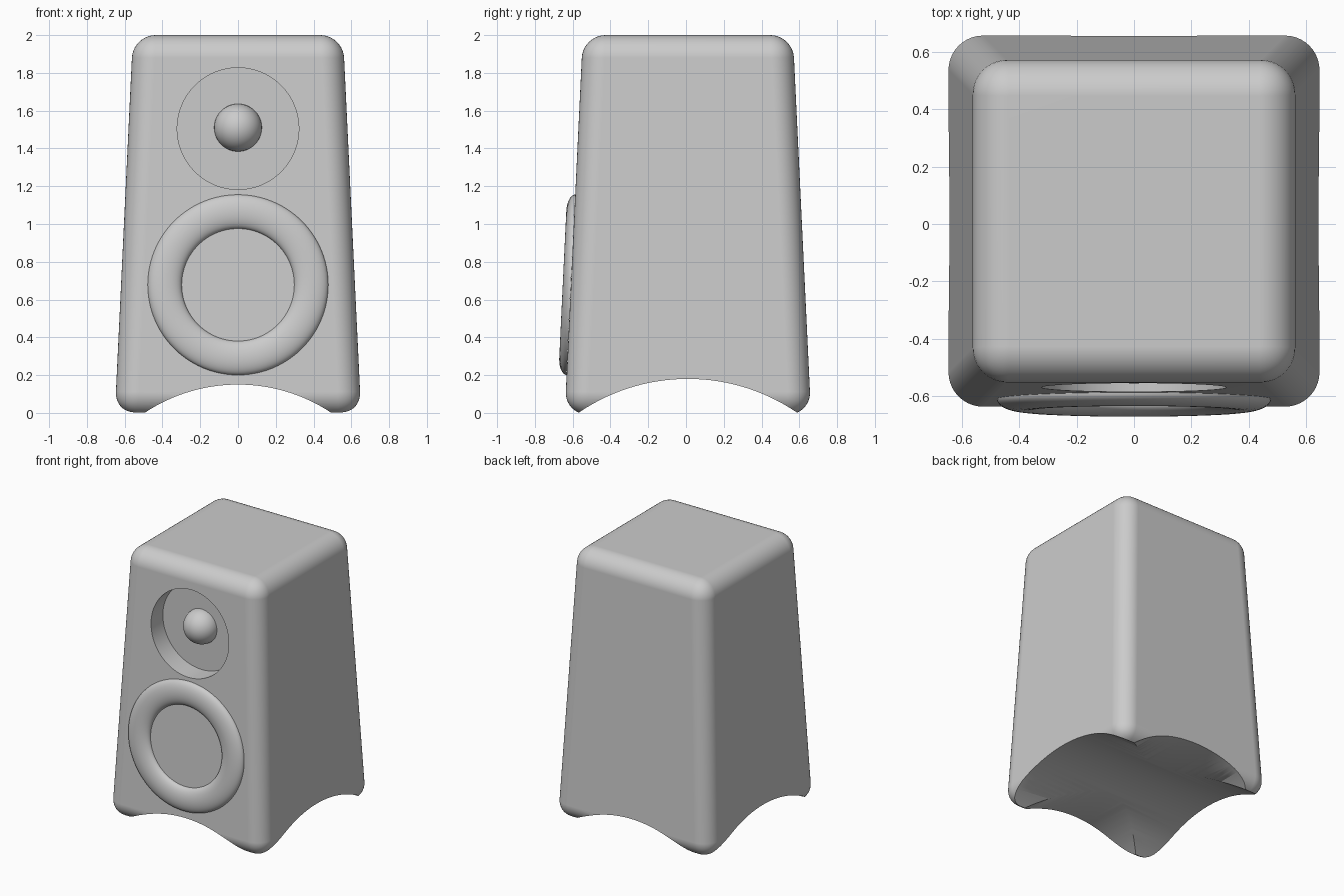
import bpy, bmesh
from math import sin, cos, pi, atan, radians

if "Cube" in bpy.data.objects:
    bpy.data.objects.remove(bpy.data.objects["Cube"])

BOTTOM, TOP, CY, BASE = 0.652, 0.556, 0.01, -0.008
SLOPE = (BOTTOM - TOP) / 2


def front_y(z):
    return CY - (BOTTOM - SLOPE * z)


def add_mesh(name, bm):
    bmesh.ops.recalc_face_normals(bm, faces=bm.faces)
    me = bpy.data.meshes.new(name)
    bm.to_mesh(me)
    bm.free()
    ob = bpy.data.objects.new(name, me)
    bpy.context.collection.objects.link(ob)
    return ob


def smooth(ob):
    bpy.ops.object.select_all(action='DESELECT')
    ob.select_set(True)
    bpy.context.view_layer.objects.active = ob
    bpy.ops.object.shade_smooth_by_angle(angle=radians(35))


def lathe(name, profile, loc, tilt=0):
    # profile: (radius, forward distance), spun around the front-back axis
    bm = bmesh.new()
    vs = [bm.verts.new((r, -d, 0)) for r, d in profile]
    es = [bm.edges.new(p) for p in zip(vs, vs[1:])]
    bmesh.ops.spin(bm, geom=vs + es, cent=(0, 0, 0), axis=(0, 1, 0),
                   angle=2 * pi, steps=96, use_duplicate=False)
    bmesh.ops.remove_doubles(bm, verts=bm.verts, dist=1e-5)
    ob = add_mesh(name, bm)
    ob.location = loc
    ob.rotation_euler = (tilt, 0, 0)
    smooth(ob)
    return ob


def cutter(name, radius, depth, loc, rot):
    bpy.ops.mesh.primitive_cylinder_add(vertices=160, radius=radius, depth=depth,
                                        location=loc, rotation=rot)
    ob = bpy.context.object
    ob.name = name
    ob.hide_render = True
    return ob


def arch(half, height):
    r = (half ** 2 + height ** 2) / (2 * height)
    return r, height - r


# tapered cabinet with rounded edges
bm = bmesh.new()
bmesh.ops.create_cube(bm, size=2)
for v in bm.verts:
    top = v.co.z > 0
    h = TOP if top else BOTTOM
    v.co = (v.co.x * h, v.co.y * h + CY, 2 if top else BASE)
bmesh.ops.bevel(bm, geom=bm.edges[:], offset=0.12, segments=10, profile=0.5,
                affect='EDGES', clamp_overlap=True)
cabinet = add_mesh("cabinet", bm)

# arched underside in both directions, and the tweeter recess
FLOOR = -0.43
r1, z1 = arch(0.495, 0.15)
r2, z2 = arch(0.58, 0.18)
cutters = [
    cutter("front_arch_cutter", r1, 3, (0, 0, z1), (pi / 2, 0, 0)),
    cutter("side_arch_cutter", r2, 3, (0, CY, z2), (0, pi / 2, 0)),
    cutter("tweeter_recess_cutter", 0.322, 1, (0, FLOOR - 0.5, 1.505), (pi / 2, 0, 0)),
]
for c in cutters:
    m = cabinet.modifiers.new("cut", 'BOOLEAN')
    m.operation, m.solver, m.object = 'DIFFERENCE', 'EXACT', c
bpy.ops.object.select_all(action='DESELECT')
cabinet.select_set(True)
bpy.context.view_layer.objects.active = cabinet
for m in list(cabinet.modifiers):
    bpy.ops.object.modifier_apply(modifier=m.name)
for c in cutters:
    bpy.data.objects.remove(c)
smooth(cabinet)
cabinet.modifiers.new("weighted", 'WEIGHTED_NORMAL').keep_sharp = True

# tweeter dome on the recess floor
lathe("tweeter_dome",
      [(0.126 * cos(a * pi / 32), 0.126 * sin(a * pi / 32)) for a in range(17)],
      (0, FLOOR, 1.51))

# flattened woofer ring lying on the sloping front
lathe("woofer_ring",
      [(0.388 + 0.09 * cos(a * pi / 20), 0.043 * sin(a * pi / 20)) for a in range(21)],
      (0, front_y(0.678), 0.678), -atan(SLOPE))
